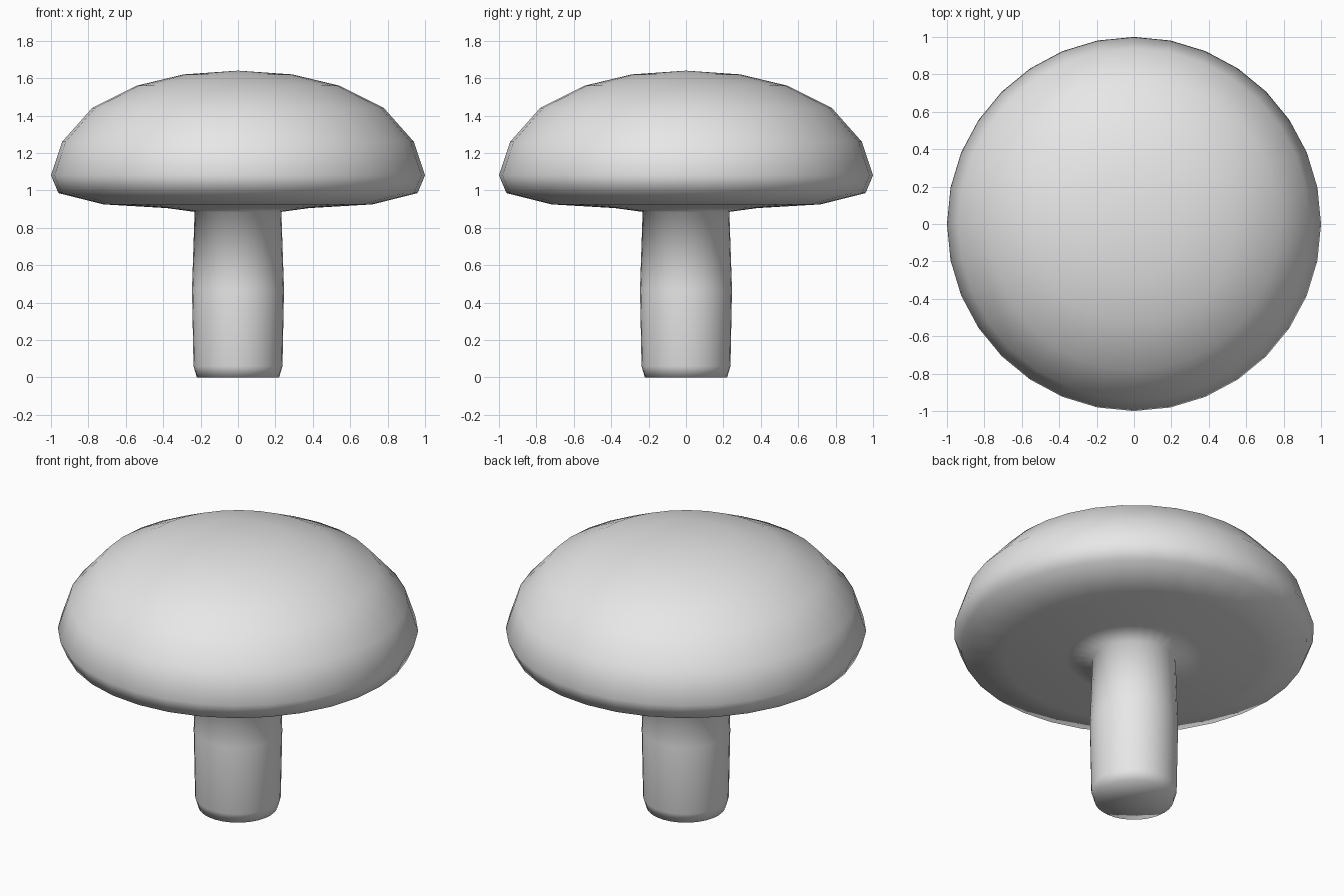
import bpy, bmesh, math

if "Cube" in bpy.data.objects:
    bpy.data.objects.remove(bpy.data.objects["Cube"])

SEGMENTS = 32

# Outline from the top of the cap to the foot of the stem: (radius, height)
cap_outline = [(0.29, 1.62), (0.54, 1.56), (0.78, 1.44), (0.94, 1.26),
               (1.0, 1.08), (0.96, 0.985), (0.72, 0.925), (0.38, 0.905)]
stem_outline = [(0.232, 0.885), (0.246, 0.47), (0.238, 0.06), (0.22, 0.0)]

grey = bpy.data.materials.new("light grey")
grey.diffuse_color = (0.8, 0.8, 0.8, 1)
grey.use_nodes = True
grey.node_tree.nodes["Principled BSDF"].inputs["Base Color"].default_value = grey.diffuse_color


def lathe(name, outline, top_z, bottom_z):
    """Spin an outline about z and close both ends with fans."""
    bm = bmesh.new()
    rings = []
    for r, z in outline:
        rings.append([bm.verts.new((r * math.cos(2 * math.pi * i / SEGMENTS),
                                    r * math.sin(2 * math.pi * i / SEGMENTS), z))
                      for i in range(SEGMENTS)])
    top = bm.verts.new((0, 0, top_z))
    bottom = bm.verts.new((0, 0, bottom_z))
    for i in range(SEGMENTS):
        j = (i + 1) % SEGMENTS
        bm.faces.new((top, rings[0][i], rings[0][j]))
        for a, b in zip(rings, rings[1:]):
            bm.faces.new((a[i], b[i], b[j], a[j]))
        bm.faces.new((bottom, rings[-1][j], rings[-1][i]))
    bmesh.ops.recalc_face_normals(bm, faces=bm.faces)
    for f in bm.faces:
        f.smooth = True
    mesh = bpy.data.meshes.new(name)
    bm.to_mesh(mesh)
    bm.free()
    mesh.materials.append(grey)
    obj = bpy.data.objects.new(name, mesh)
    bpy.context.collection.objects.link(obj)
    return obj


# Cap and stem are one continuous smooth surface
lathe("mushroom_cap_and_stem", cap_outline + stem_outline, 1.64, 0.0)
